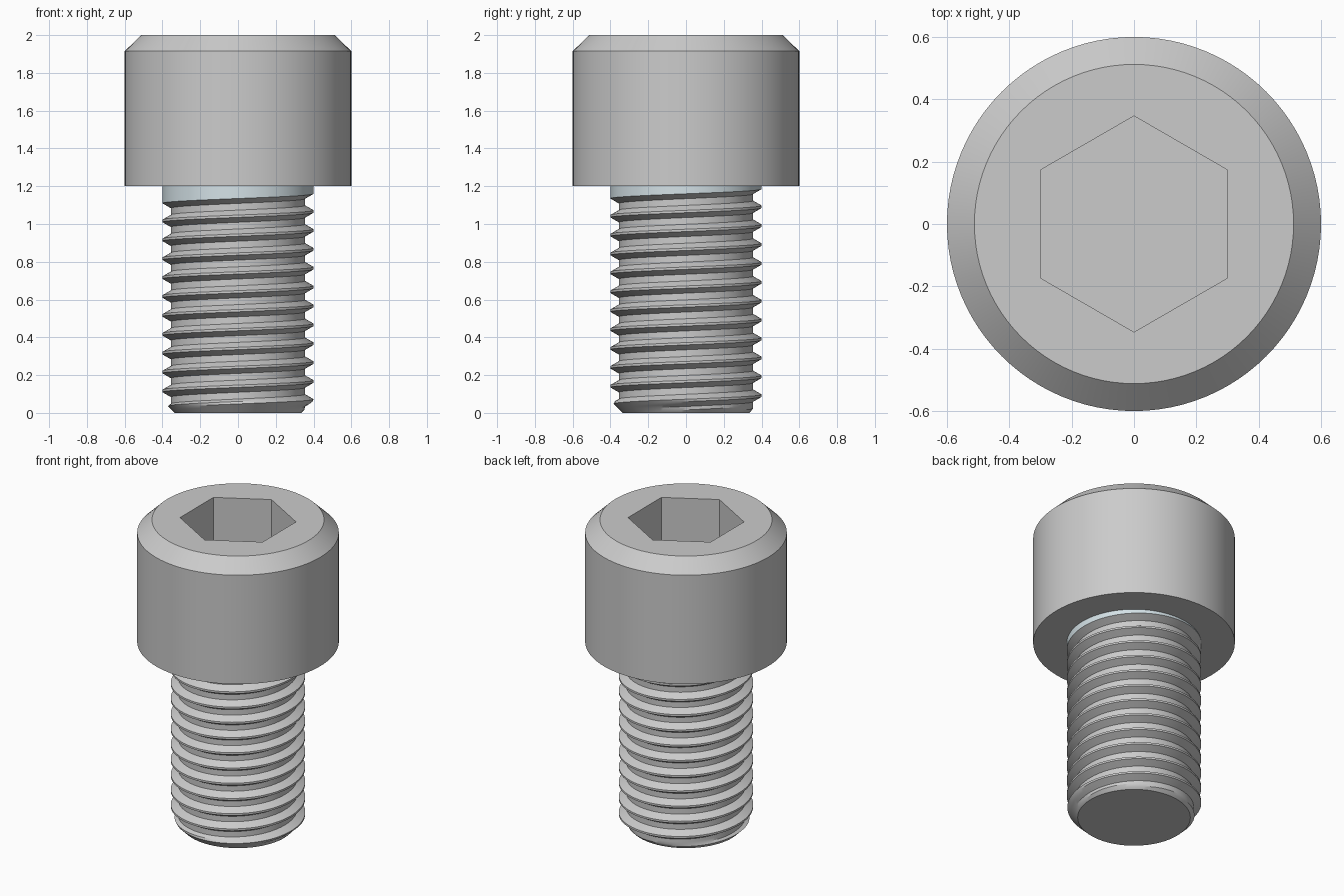
import bpy, bmesh, math

if "Cube" in bpy.data.objects:
    bpy.data.objects.remove(bpy.data.objects["Cube"])

SEG = 96
TAU = 2 * math.pi


def finish(name, bm, materials=()):
    bmesh.ops.recalc_face_normals(bm, faces=bm.faces)
    mesh = bpy.data.meshes.new(name)
    bm.to_mesh(mesh)
    bm.free()
    for m in materials:
        mesh.materials.append(m)
    ob = bpy.data.objects.new(name, mesh)
    bpy.context.collection.objects.link(ob)
    bpy.ops.object.select_all(action='DESELECT')
    ob.select_set(True)
    bpy.context.view_layer.objects.active = ob
    bpy.ops.object.shade_smooth_by_angle(angle=math.radians(28))
    return ob


# Head: turned rings running over the rim and down into the hex socket
def circle(r):
    return lambda a: r


def hexagon(a):
    third = math.pi / 3
    return 0.3 / math.cos((a + third / 2) % third - third / 2)


bm = bmesh.new()
rings = []
for radius, z in [(circle(0.4), 1.2), (circle(0.6), 1.2), (circle(0.6), 1.915),
                  (circle(0.512), 2.0), (hexagon, 2.0), (hexagon, 1.6)]:
    ring = []
    for i in range(SEG):
        a = TAU * i / SEG
        ring.append(bm.verts.new((radius(a) * math.cos(a), radius(a) * math.sin(a), z)))
    rings.append(ring)
for lo, hi in zip(rings, rings[1:]):
    for i in range(SEG):
        j = (i + 1) % SEG
        bm.faces.new((lo[i], lo[j], hi[j], hi[i]))
bm.faces.new(rings[-1])
finish("socket_head", bm)

# Threaded shank: one thread profile repeated along a right-handed helix
PITCH, MAJOR, ROOT, TOP = 0.1, 0.4, 0.355, 1.2
profile = [(0.0, MAJOR), (0.0125, MAJOR), (0.0255, 0.3775), (0.0385, ROOT),
           (0.056, ROOT), (0.074, ROOT), (0.087, 0.3775)]
RUNOUT = math.radians(144)


def runout_height(a):
    # lower edge of the plain collar, which follows the helix for one turn
    turn = (a - RUNOUT + 1e-6) % TAU + RUNOUT
    return 1.11 + PITCH * (turn - math.pi) / TAU


bm = bmesh.new()
found = {}


def vert(a, z, r):
    z = min(max(z, 0.0), TOP)
    if z > runout_height(a) - 1e-4:
        r = MAJOR
    r = min(r, 0.335 + z)          # end chamfer
    co = (r * math.cos(a), r * math.sin(a), z)
    key = tuple(round(c, 5) + 0.0 for c in co)
    if key not in found:
        found[key] = bm.verts.new(co)
    return found[key]


columns = []
for i in range(SEG + 1):
    a = TAU * i / SEG
    columns.append([vert(a, 0.06 + PITCH * (n + i / SEG) + dz, r)
                    for n in range(-3, 14) for dz, r in profile])
for left, right in zip(columns, columns[1:]):
    for j in range(len(left) - 1):
        quad = list(dict.fromkeys((left[j], right[j], right[j + 1], left[j + 1])))
        if len(quad) > 2 and not bm.faces.get(quad):
            f = bm.faces.new(quad)
            # plain collar under the head
            if all(v.co.xy.length > MAJOR - 1e-3 and
                   v.co.z > runout_height(math.atan2(v.co.y, v.co.x)) - 1e-3 for v in quad):
                f.material_index = 1
end = [v for v in bm.verts if v.co.z < 1e-6]
bm.faces.new(sorted(end, key=lambda v: math.atan2(v.co.y, v.co.x)))

steel = bpy.data.materials.new("steel")
steel.diffuse_color = (0.8, 0.8, 0.8, 1)
steel.use_nodes = True
steel.node_tree.nodes["Principled BSDF"].inputs["Base Color"].default_value = steel.diffuse_color
collar = bpy.data.materials.new("collar_blue_grey")
collar.diffuse_color = (0.66, 0.76, 0.8, 1)
collar.use_nodes = True
collar.node_tree.nodes["Principled BSDF"].inputs["Base Color"].default_value = collar.diffuse_color
finish("threaded_shank", bm, (steel, collar))
